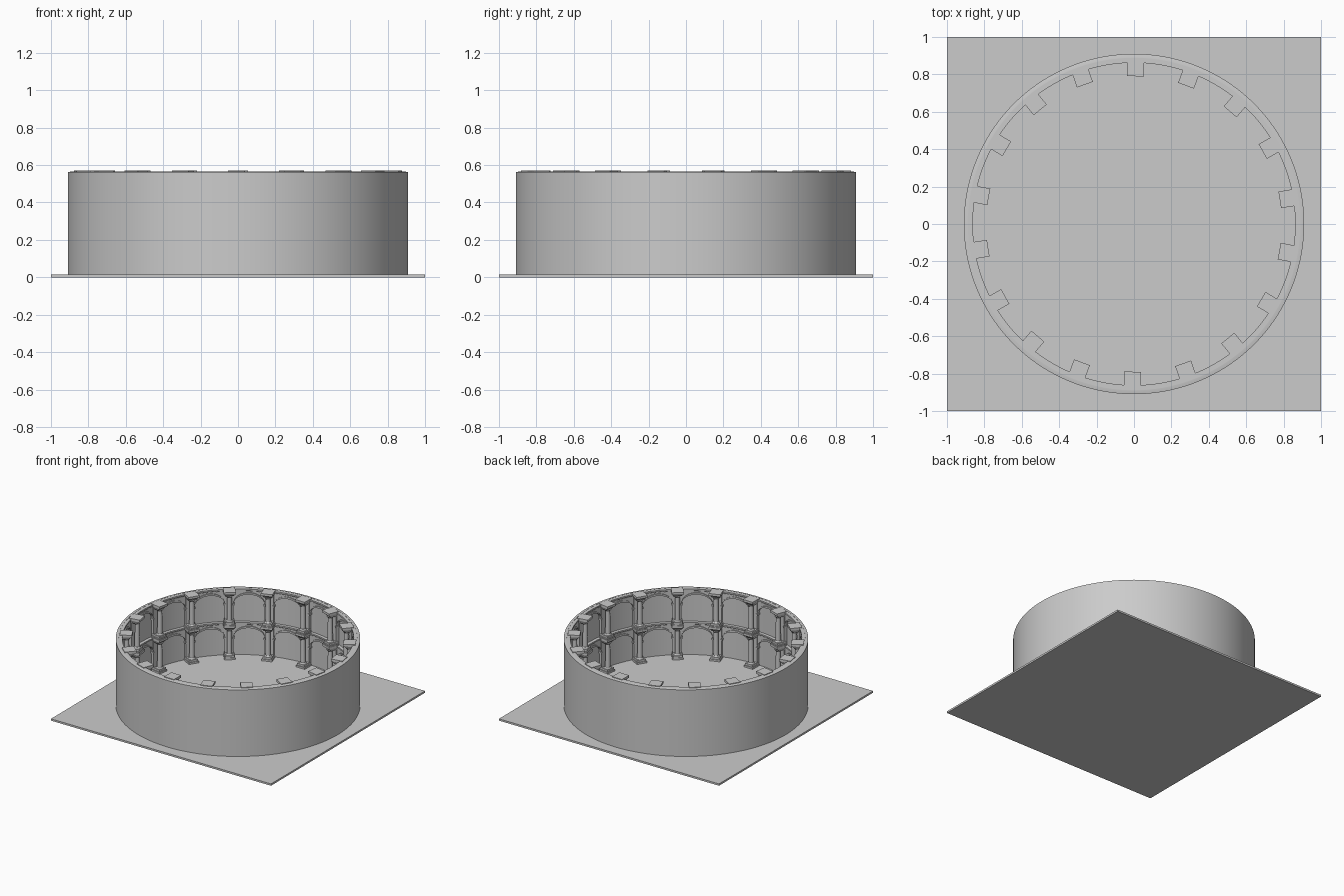
import bpy, bmesh, math
from mathutils import Matrix

if "Cube" in bpy.data.objects:
    bpy.data.objects.remove(bpy.data.objects["Cube"])

BAYS = 18
STEP = 2 * math.pi / BAYS
A0 = math.radians(89.4)
BASE = 0.015
TIER = 0.275


def finish(name, bm, smooth=True):
    bmesh.ops.recalc_face_normals(bm, faces=bm.faces)
    me = bpy.data.meshes.new(name)
    bm.to_mesh(me)
    bm.free()
    ob = bpy.data.objects.new(name, me)
    bpy.context.collection.objects.link(ob)
    if smooth:
        bpy.ops.object.select_all(action='DESELECT')
        bpy.context.view_layer.objects.active = ob
        ob.select_set(True)
        bpy.ops.object.shade_smooth_by_angle(angle=math.radians(30))
    return ob


def ring(name, profile, seg=144):
    # closed (radius, z) profile swept round the centre
    bm = bmesh.new()
    loops = []
    for i in range(seg):
        a = 2 * math.pi * i / seg
        loops.append([bm.verts.new((r * math.cos(a), r * math.sin(a), z)) for r, z in profile])
    n = len(profile)
    for i in range(seg):
        p, q = loops[i], loops[(i + 1) % seg]
        for j in range(n):
            k = (j + 1) % n
            bm.faces.new((p[j], q[j], q[k], p[k]))
    return finish(name, bm)


def strip(bm, pts, r0, r1):
    # curved solid through (angle, low z, high z) samples
    secs = []
    for a, lo, hi in pts:
        secs.append([bm.verts.new((r * math.cos(a), r * math.sin(a), z))
                     for r, z in ((r0, lo), (r0, hi), (r1, hi), (r1, lo))])
    for p, q in zip(secs, secs[1:]):
        for j in range(4):
            k = (j + 1) % 4
            bm.faces.new((p[j], q[j], q[k], p[k]))
    bm.faces.new(secs[0])
    bm.faces.new(secs[-1][::-1])


def block(bm, angle, r0, r1, w, z0, z1, taper=1.0, side=0.0):
    # radial box; taper scales the bottom (inner face and width)
    wb, rb = w * taper, r1 - (r1 - r0) * taper
    co = [(rb, -wb, z0), (r1, -wb, z0), (r1, wb, z0), (rb, wb, z0),
          (r0, -w, z1), (r1, -w, z1), (r1, w, z1), (r0, w, z1)]
    rot = Matrix.Rotation(angle, 3, 'Z')
    v = []
    for x, y, z in co:
        vert = bm.verts.new((x, y / 2 + side, z))
        vert.co = rot @ vert.co
        v.append(vert)
    for f in ((0, 3, 2, 1), (4, 5, 6, 7), (0, 1, 5, 4), (1, 2, 6, 5), (2, 3, 7, 6), (3, 0, 4, 7)):
        bm.faces.new([v[i] for i in f])


def cylinder(bm, angle, r, rad0, rad1, z0, z1):
    m = Matrix.Translation((r * math.cos(angle), r * math.sin(angle), (z0 + z1) / 2))
    bmesh.ops.create_cone(bm, cap_ends=True, segments=16, radius1=rad0, radius2=rad1,
                          depth=z1 - z0, matrix=m)


# square ground slab
bm = bmesh.new()
bmesh.ops.create_cube(bm, size=1, matrix=Matrix.Translation((0, 0, BASE / 2)) @ Matrix.Diagonal((2, 2, BASE, 1)))
finish("ground_slab", bm, False)

# outer drum wall
ring("outer_wall", [(0.91, BASE), (0.91, 0.562), (0.89, 0.566), (0.888, 0.566), (0.888, BASE)])

arcade, trim, piers = bmesh.new(), bmesh.new(), bmesh.new()
blocks, columns = bmesh.new(), bmesh.new()

for t in range(2):
    z0 = BASE + t * TIER
    top = z0 + TIER
    # cornice at the head of each tier
    ring("cornice_%d" % (t + 1), [(0.892, top - 0.03), (0.872, top - 0.03), (0.872, top - 0.018),
                                  (0.862, top - 0.012), (0.862, top), (0.892, top)])
    spring, rise, half = z0 + 0.155, 0.075, 0.118 / 0.87
    for b in range(BAYS):
        a = A0 + b * STEP
        mid = a + STEP / 2
        # arched spandrel and its raised rim
        span, rim = [], []
        for i in range(17):
            th = math.pi * (1 - i / 16)
            ang = mid - half * math.cos(math.pi - th) * -1
            z = spring + rise * math.sin(th)
            span.append((ang, z, top - 0.02))
            k = 1 + 0.012 / 0.118
            rim.append((ang, z, spring + (rise + 0.012) * math.sin(th) + 0.003))
        strip(arcade, span, 0.87, 0.89)
        strip(trim, rim, 0.863, 0.872)
        # pier behind each column, with small imposts
        block(piers, a, 0.862, 0.89, 0.068, z0, top - 0.01)
        for s in (-1, 1):
            block(piers, a, 0.856, 0.888, 0.014, spring - 0.012, spring + 0.002, side=s * 0.034)
        # pedestal, capital block and entablature block
        block(blocks, a, 0.796, 0.88, 0.082, z0, z0 + 0.014)
        block(blocks, a, 0.802, 0.88, 0.07, z0 + 0.014, z0 + 0.03)
        block(blocks, a, 0.797, 0.88, 0.084, top - 0.038, top - 0.014, taper=0.75)
        block(blocks, a, 0.79, 0.882, 0.09, top - 0.014, top + 0.005)
        # round column with base and necking rings
        cylinder(columns, a, 0.832, 0.02, 0.018, z0 + 0.03, top - 0.038)
        cylinder(columns, a, 0.832, 0.028, 0.021, z0 + 0.03, z0 + 0.04)
        cylinder(columns, a, 0.832, 0.019, 0.027, top - 0.05, top - 0.038)

finish("arcade_arches", arcade)
finish("arch_rims", trim)
finish("piers", piers, False)
finish("pedestals_and_capitals", blocks, False)
finish("columns", columns)
